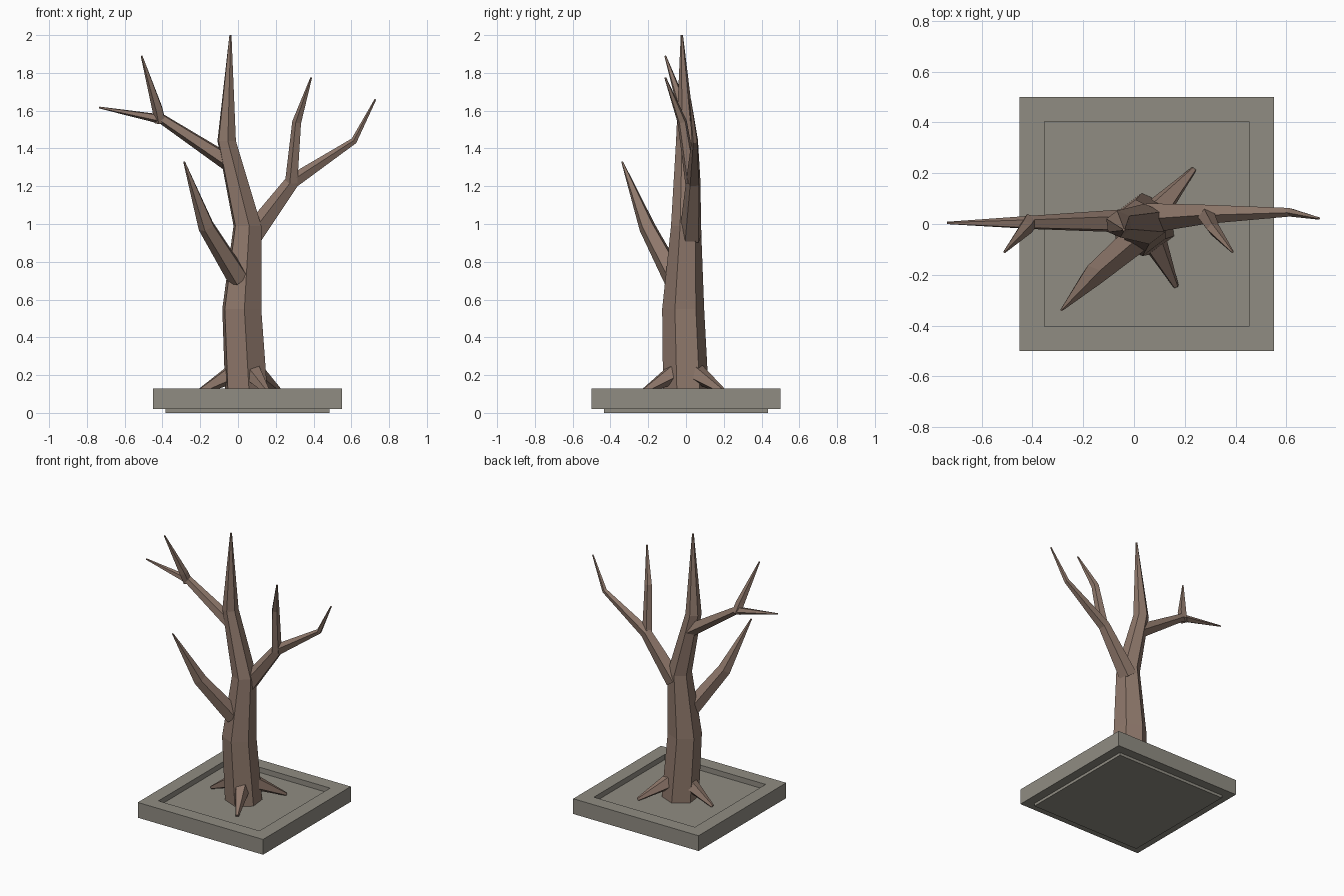
import bpy, bmesh
from math import cos, sin, radians, tau
from mathutils import Vector

if "Cube" in bpy.data.objects:
    bpy.data.objects.remove(bpy.data.objects["Cube"])


def material(name, rgb):
    m = bpy.data.materials.new(name)
    m.use_nodes = True
    m.diffuse_color = (*rgb, 1)
    m.node_tree.nodes["Principled BSDF"].inputs["Base Color"].default_value = (*rgb, 1)
    return m


BARK = material("brown bark", (0.27, 0.185, 0.145))
STONE = material("grey stone", (0.28, 0.265, 0.225))


def finish(name, bm, mat):
    bmesh.ops.recalc_face_normals(bm, faces=bm.faces)
    mesh = bpy.data.meshes.new(name)
    bm.to_mesh(mesh)
    bm.free()
    mesh.materials.append(mat)
    obj = bpy.data.objects.new(name, mesh)
    bpy.context.collection.objects.link(obj)
    return obj


def limb(name, path, sides=5, turn=0, level=False):
    """Faceted tapering tube through (x, y, z, radius) points."""
    bm = bmesh.new()
    pts = [Vector(p[:3]) for p in path]
    rings = []
    for i, p in enumerate(pts):
        t = pts[min(i + 1, len(pts) - 1)] - pts[max(i - 1, 0)]
        t = Vector((0, 0, 1)) if level else t.normalized()
        u = Vector((1, 0, 0)) if level else t.cross((0, 1, 0.2)).normalized()
        v = t.cross(u)
        angles = [radians(turn) + tau * k / sides for k in range(sides)]
        rings.append([bm.verts.new(p + path[i][3] * (u * cos(a) + v * sin(a))) for a in angles])
    for a, b in zip(rings, rings[1:]):
        for k in range(sides):
            n = (k + 1) % sides
            bm.faces.new((a[k], a[n], b[n], b[k]))
    bm.faces.new(rings[0][::-1])
    bm.faces.new(rings[-1])
    return finish(name, bm, BARK)


# Stone slab: stacked square outlines give the foot, the sides, the rim and the sunken tray
CENTRE_X = 0.05
outline = [(0.435, 0), (0.435, 0.02), (0.5, 0.02), (0.5, 0.13), (0.403, 0.13), (0.403, 0.092)]
bm = bmesh.new()
squares = [[bm.verts.new((CENTRE_X + sx * h, sy * h, z))
            for sx, sy in ((-1, -1), (1, -1), (1, 1), (-1, 1))] for h, z in outline]
for a, b in zip(squares, squares[1:]):
    for k in range(4):
        n = (k + 1) % 4
        bm.faces.new((a[k], a[n], b[n], b[k]))
bm.faces.new(squares[0][::-1])
bm.faces.new(squares[-1])
finish("slab", bm, STONE)

# Trunk with level six-sided rings, leaning to a pointed top
limb("trunk", [(0.045, 0, 0.09, 0.122), (0.02, -0.015, 0.55, 0.112),
               (0.05, 0, 0.99, 0.08), (-0.06, 0, 1.44, 0.053),
               (-0.04, -0.022, 2.0, 0.006)], sides=6, turn=-23, level=True)

# Branches and the twigs that fork from them
limb("right_branch", [(-0.04, 0.01, 1.32, 0.048), (-0.40, 0.005, 1.555, 0.028),
                      (-0.735, 0.004, 1.617, 0.005)])
limb("right_twig", [(-0.41, 0.01, 1.54, 0.032), (-0.425, -0.015, 1.61, 0.03),
                    (-0.51, -0.11, 1.89, 0.005)])
limb("left_branch", [(0.07, 0.025, 0.93, 0.062), (0.29, 0.04, 1.225, 0.04),
                     (0.615, 0.047, 1.44, 0.018), (0.728, 0.022, 1.66, 0.005)])
limb("left_twig", [(0.285, 0.03, 1.22, 0.036), (0.313, -0.02, 1.54, 0.026),
                   (0.388, -0.11, 1.775, 0.005)])
limb("front_branch", [(0.005, -0.06, 0.71, 0.06), (-0.165, -0.205, 0.985, 0.046),
                      (-0.285, -0.338, 1.33, 0.005)])

# Roots spreading from the foot of the trunk
for name, x, y in (("back_left_root", 0.235, 0.215), ("front_root", 0.165, -0.245),
                   ("right_root", -0.225, 0.02)):
    foot = Vector((0.045, 0, 0))
    out = (Vector((x, y, 0)) - foot).normalized()
    a = foot + out * 0.07
    limb(name, [(a.x, a.y, 0.21, 0.055), (x, y, 0.1, 0.012)])
